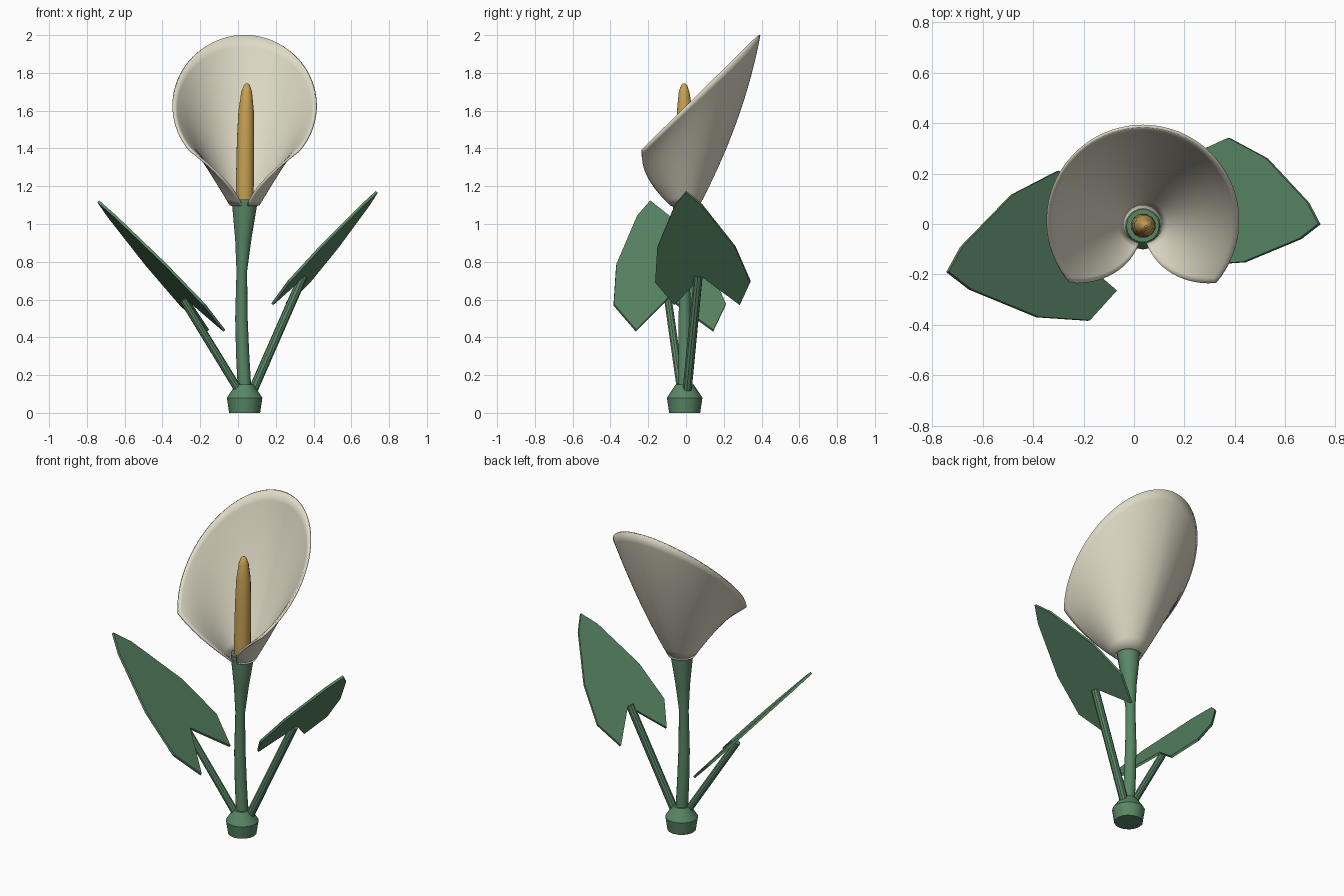
import bpy, bmesh, math
from mathutils import Vector

cube = bpy.data.objects.get("Cube")
if cube:
    bpy.data.objects.remove(cube, do_unlink=True)


def material(name, rgb):
    m = bpy.data.materials.new(name)
    m.use_nodes = True
    m.diffuse_color = (*rgb, 1)
    m.node_tree.nodes["Principled BSDF"].inputs["Base Color"].default_value = (*rgb, 1)
    return m


green = material("leaf green", (0.10, 0.24, 0.13))
cream = material("cream white", (0.73, 0.70, 0.56))
gold = material("golden yellow", (0.58, 0.36, 0.09))


def finish(bm, name, mat, smooth=True):
    bmesh.ops.recalc_face_normals(bm, faces=bm.faces)
    mesh = bpy.data.meshes.new(name)
    bm.to_mesh(mesh)
    bm.free()
    mesh.materials.append(mat)
    obj = bpy.data.objects.new(name, mesh)
    bpy.context.collection.objects.link(obj)
    if smooth:
        bpy.ops.object.select_all(action='DESELECT')
        obj.select_set(True)
        bpy.context.view_layer.objects.active = obj
        bpy.ops.object.shade_smooth_by_angle(angle=math.radians(32))
    return obj


def bridge(bm, a, b, closed):
    for i in range(len(a) if closed else len(a) - 1):
        j = (i + 1) % len(a)
        bm.faces.new((a[i], a[j], b[j], b[i]))


def tube(name, mat, stations, sides=14):
    """Capped tube through (x, y, z, radius) stations."""
    bm = bmesh.new()
    axis = Vector(stations[-1][:3]) - Vector(stations[0][:3])
    turn = axis.to_track_quat('Z', 'Y')
    rings = []
    for x, y, z, r in stations:
        angles = [math.tau * i / sides for i in range(sides)]
        rings.append([bm.verts.new(Vector((x, y, z)) + turn @ Vector((r * math.cos(a), r * math.sin(a), 0)))
                      for a in angles])
    for a, b in zip(rings, rings[1:]):
        bridge(bm, a, b, True)
    bm.faces.new(rings[0])
    bm.faces.new(rings[-1])
    return finish(bm, name, mat)


def leaf(name, tip, base):
    """Flat arrowhead blade; outline is (distance from tip, half width)."""
    half = [(0.108, 0.086), (0.459, 0.248), (0.747, 0.303), (0.936, 0.209)]
    outline = [(0, 0)] + half + [(0.70, 0)] + [(u, -w) for u, w in reversed(half)]
    tip, base = Vector(tip), Vector(base)
    scale = (base - tip).length / half[-1][0]
    along = (base - tip).normalized()
    across = along.cross(Vector((0, 0, 1))).normalized()
    normal = along.cross(across)
    bm = bmesh.new()
    layers = [[bm.verts.new(tip + scale * (u * along + w * across) + normal * off)
               for u, w in outline] for off in (-0.007, 0.007)]
    bridge(bm, layers[0], layers[1], True)
    n = len(outline)
    # each blade side is split along the midrib
    for ring in layers:
        bm.faces.new(ring[:n // 2 + 1])
        bm.faces.new(ring[n // 2:] + ring[:1])
    return finish(bm, name, green, False)


# Root collar and stem
CX, CY = 0.035, -0.007
tube("root_collar", green, [(CX, CY, 0, 0.082), (CX, CY, 0.08, 0.094), (CX, CY, 0.15, 0.048)], 16)
tube("stem", green, [(0.035, CY, 0.12, 0.036), (0.025, CY, 0.30, 0.035), (0.018, CY, 0.50, 0.033),
                     (0.020, CY, 0.75, 0.028), (0.028, CY, 0.92, 0.043), (CX, CY, 1.10, 0.066),
                     (CX, CY, 1.13, 0.066)])

# Leaves on their stalks
tube("right_leaf_stalk", green, [(0.01, -0.025, 0.11, 0.022), (-0.29, -0.095, 0.60, 0.021)], 10)
tube("left_leaf_stalk", green, [(0.075, 0.005, 0.11, 0.025), (0.345, 0.065, 0.725, 0.024)], 10)
leaf("right_leaf", (-0.74, -0.19, 1.12), (-0.115, -0.06, 0.435))
leaf("left_leaf", (0.735, 0, 1.17), (0.219, 0.112, 0.575))

# Central spike
tube("flower_spike", gold, [(0.035, CY, 1.10, 0.045), (0.036, CY, 1.20, 0.049), (0.040, CY, 1.45, 0.047),
                            (0.043, CY, 1.60, 0.042), (0.046, -0.01, 1.70, 0.029),
                            (0.047, -0.01, 1.735, 0.016), (0.047, -0.01, 1.745, 0.005)], 12)

# Funnel petal, open at the front, with a slanted rim
ROWS, COLS = 14, 56
bm = bmesh.new()
rows = []
for i in range(ROWS + 1):
    t = i / ROWS
    sweep = math.pi - math.radians(12 + 38 * t)
    rim_sweep = math.pi - math.radians(50)
    row = []
    for j in range(COLS + 1):
        s = 2 * j / COLS - 1
        bulge = 0.5 - 0.4 * abs(s)
        radius = 0.073 + 0.305 * ((1 + bulge) * t - bulge * t * t)
        rim_y = 0.01 + 0.38 * math.cos(s * rim_sweep)
        rim_z = 1.39 + 0.61 * (rim_y + 0.235) / 0.625
        row.append(bm.verts.new((CX + radius * math.sin(s * sweep),
                                 CY + 0.017 * t + radius * math.cos(s * sweep),
                                 1.10 + (rim_z - 1.10) * t)))
    rows.append(row)
for a, b in zip(rows, rows[1:]):
    bridge(bm, a, b, False)
petal = finish(bm, "funnel_petal", cream)
thick = petal.modifiers.new("thickness", 'SOLIDIFY')
thick.thickness = 0.012
thick.offset = 0
